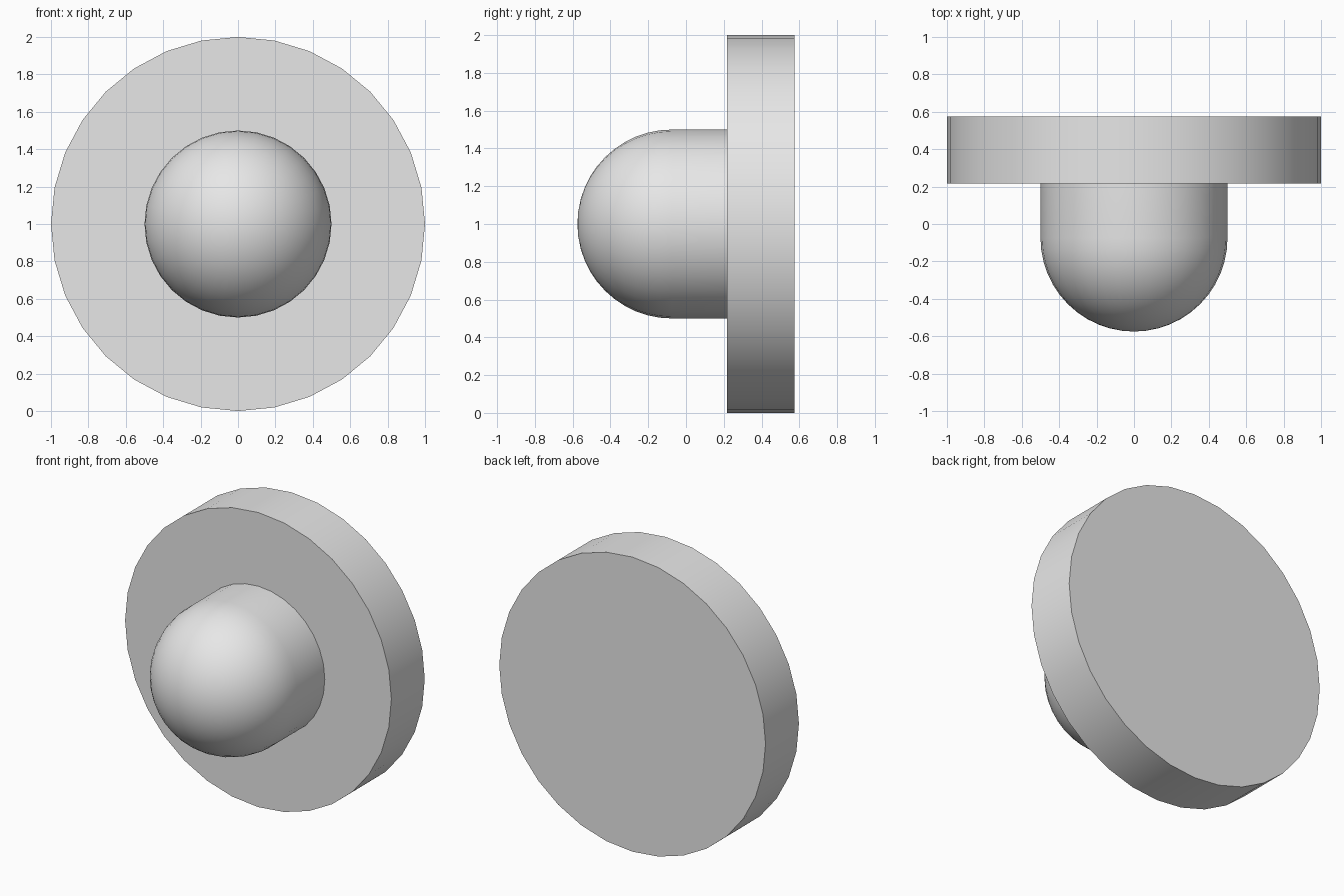
import bpy
import bmesh
from math import cos, sin, pi
from mathutils import Matrix

cube = bpy.data.objects.get("Cube")
if cube:
    bpy.data.objects.remove(cube, do_unlink=True)

SIDES = 32
RINGS = 12
AXIS_Z = 1.0

# Plain grey finish
grey = bpy.data.materials.new("light_grey")
grey.use_nodes = True
colour = (0.8, 0.8, 0.8, 1.0)
grey.diffuse_color = colour
grey.node_tree.nodes["Principled BSDF"].inputs["Base Color"].default_value = colour


def lathe(name, profile):
    """Turn (radius, y) points about the front-to-back axis."""
    bm = bmesh.new()
    verts = [bm.verts.new((0, y, r)) for r, y in profile]
    edges = [bm.edges.new(pair) for pair in zip(verts, verts[1:])]
    bmesh.ops.spin(bm, geom=verts + edges, cent=(0, 0, 0), axis=(0, 1, 0),
                   angle=2 * pi, steps=SIDES, use_duplicate=False)
    bmesh.ops.remove_doubles(bm, verts=bm.verts, dist=1e-4)
    bmesh.ops.recalc_face_normals(bm, faces=bm.faces)
    bm.transform(Matrix.Translation((0, 0, AXIS_Z)))
    mesh = bpy.data.meshes.new(name)
    bm.to_mesh(mesh)
    bm.free()
    mesh.materials.append(grey)
    obj = bpy.data.objects.new(name, mesh)
    bpy.context.collection.objects.link(obj)
    bpy.ops.object.select_all(action="DESELECT")
    obj.select_set(True)
    bpy.context.view_layer.objects.active = obj
    bpy.ops.object.shade_smooth_by_angle(angle=pi / 6)
    return obj


# Flat round base at the back
FRONT, BACK = 0.217, 0.575
lathe("base_disc", [(0, FRONT), (1, FRONT), (1, BACK), (0, BACK)])

# Round-ended knob: hemisphere on a short cylinder
R, CENTRE = 0.5, -0.075
angles = [i * pi / 2 / RINGS for i in range(RINGS + 1)]
dome = [(R * sin(a), CENTRE - R * cos(a)) for a in angles]
lathe("domed_knob", dome + [(R, FRONT)])
